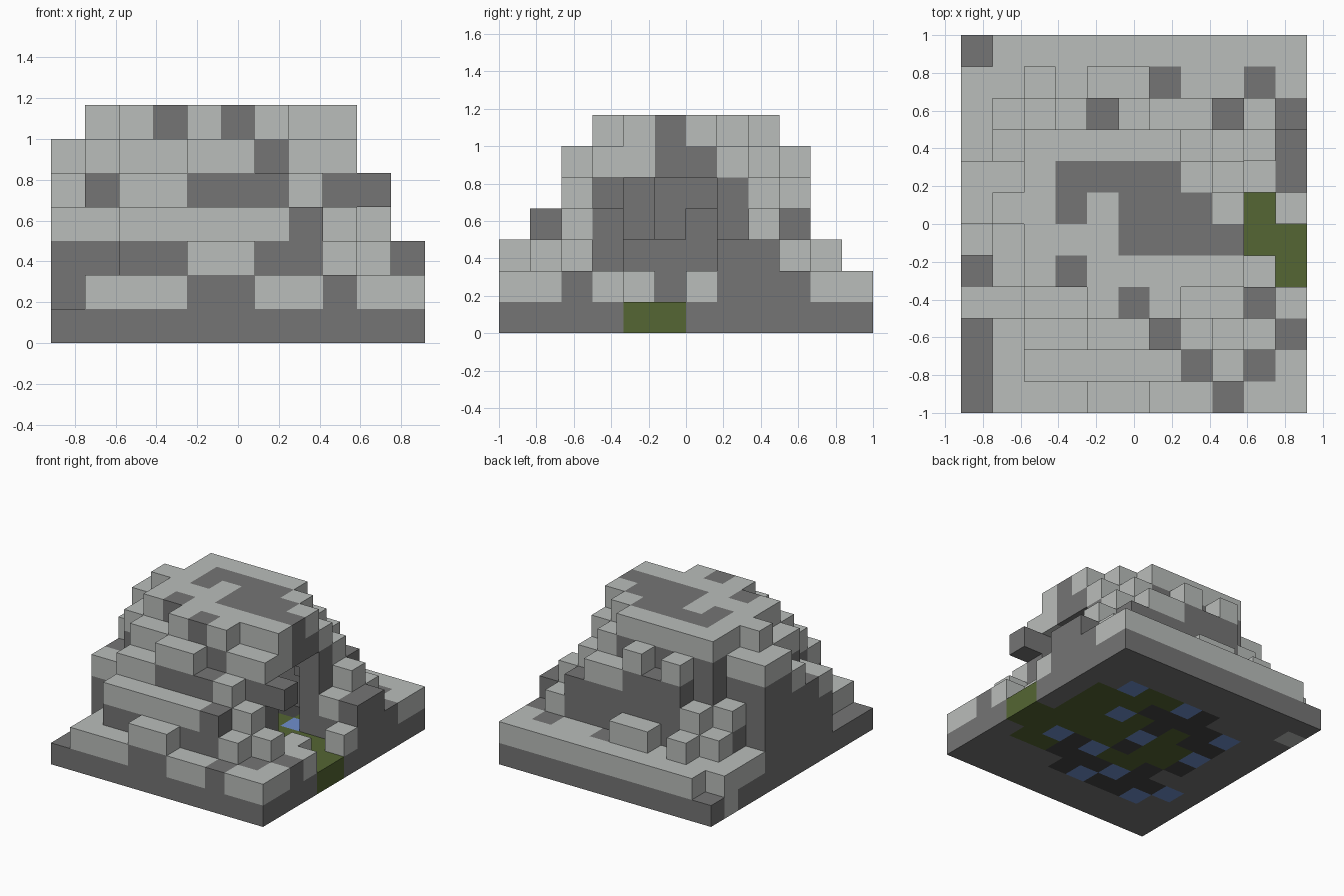
import bpy
import bmesh
from mathutils import Vector

old = bpy.data.objects.get("Cube")
if old:
    bpy.data.objects.remove(old, do_unlink=True)

NX, NY, STEP = 11, 12, 1 / 6


def make_material(name, colour):
    mat = bpy.data.materials.new(name)
    mat.use_nodes = True
    mat.diffuse_color = (*colour, 1)
    mat.node_tree.nodes["Principled BSDF"].inputs["Base Color"].default_value = (*colour, 1)
    return mat


MATERIALS = {
    "stone": make_material("stone grey", (.178, .178, .178)),
    "snow": make_material("pale grey", (.49, .51, .495)),
    "moss": make_material("olive green", (.089, .133, .033)),
    "ice": make_material("pool blue", (.162, .275, .61)),
    "coal": make_material("charcoal", (.061, .061, .061)),
}
NAMES = list(MATERIALS)

# Terraces of the mound: column heights in blocks, later ones override
height = {(i, j): 1 for i in range(NX) for j in range(NY)}


def terrace(h, i0, i1, j0, j1):
    for i in range(i0, i1 + 1):
        for j in range(j0, j1 + 1):
            height[i, j] = h


# Low apron around the mound
terrace(2, 1, 10, 0, 2)
terrace(2, 0, 10, 8, 10)
terrace(2, 1, 10, 11, 11)
terrace(2, 9, 10, 3, 3)
terrace(2, 9, 9, 4, 4)
terrace(2, 10, 10, 6, 6)
terrace(3, 9, 10, 7, 7)
terrace(3, 10, 10, 8, 8)
# Front steps
terrace(3, 4, 5, 0, 0)
terrace(4, 2, 7, 1, 1)
terrace(3, 8, 8, 1, 1)
terrace(5, 2, 7, 2, 2)
terrace(6, 4, 5, 2, 2)
terrace(4, 8, 8, 2, 2)
terrace(3, 9, 9, 2, 2)
# Back steps
terrace(3, 2, 2, 10, 10)
terrace(3, 4, 5, 10, 10)
terrace(3, 1, 1, 9, 9)
terrace(4, 2, 2, 9, 9)
terrace(5, 4, 7, 9, 9)
terrace(6, 3, 3, 9, 9)
terrace(6, 5, 5, 9, 9)
terrace(4, 8, 8, 9, 9)
terrace(3, 9, 9, 9, 9)
# Closed side
terrace(4, 0, 1, 3, 4)
terrace(5, 0, 0, 5, 5)
terrace(6, 1, 1, 4, 5)
terrace(6, 0, 1, 6, 7)
terrace(4, 1, 1, 8, 8)
# Roof and its shoulders
terrace(6, 2, 8, 3, 3)
terrace(7, 4, 6, 3, 3)
terrace(7, 2, 8, 4, 6)
terrace(7, 1, 1, 6, 6)
terrace(7, 2, 7, 7, 7)
terrace(6, 8, 8, 7, 7)
terrace(7, 2, 6, 8, 8)
terrace(6, 7, 7, 8, 8)
terrace(5, 8, 8, 8, 8)
terrace(4, 9, 9, 8, 8)

# Bare rock showing through the pale caps: row -> columns
BARE = {0: [8], 1: [7, 9], 2: [6, 10], 3: [5], 4: [0, 3], 5: [5, 6, 7, 8],
        6: [3, 5, 6, 7], 7: [3, 4, 5, 6, 10], 8: [10], 9: [4, 8, 10], 10: [6, 9]}


def hollow(i, j, k):
    """True inside the cave, leaving walls one block thick."""
    if i == 8 and 4 <= j <= 6 and 1 <= k <= 4:
        return True  # doorway
    around = [height.get((i + a, j + b), 0) for a in (-1, 0, 1) for b in (-1, 0, 1)]
    return k > 0 and min(around) > k + 1


cells = {}
for (i, j), h in height.items():
    for k in range(h):
        if not hollow(i, j, k):
            capped = k == h - 1 and k > 0 and i not in BARE.get(j, [])
            cells[i, j, k] = "snow" if capped else "stone"
cells[8, 4, 5] = "snow"
cells[0, 10, 0] = "snow"
cells[9, 3, 4] = "stone"  # ledge over the doorway

# Cave floor, back row first
FLOOR = """
...cboob.
.bccccooo
.ccocoboo
.booboooo
.coocoooo
..coobcbo
bccbcccoo
.bccbc...
"""
KEY = {"o": "moss", "b": "ice", "c": "coal", ".": "stone"}
for r, row in enumerate(FLOOR.split()):
    for c, mark in enumerate(row):
        cells[c + 1, 9 - r, 0] = KEY[mark]
for j in (4, 5):
    cells[10, j, 0] = "moss"


def build_part(name, members):
    """Mesh the outer block faces of one part."""
    bm = bmesh.new()
    verts = {}

    def corner(p):
        if p not in verts:
            x, y, z = p
            verts[p] = bm.verts.new(Vector((x - NX / 2, y - NY / 2, z)) * STEP)
        return verts[p]

    used = [n for n in NAMES if n in {cells[m] for m in members}]
    for cell in members:
        for axis in range(3):
            u, v = (axis + 1) % 3, (axis + 2) % 3
            for side in (0, 1):
                beside = list(cell)
                beside[axis] += 2 * side - 1
                if tuple(beside) in cells:
                    continue
                loop = []
                for du, dv in ((0, 0), (1, 0), (1, 1), (0, 1)):
                    p = list(cell)
                    p[axis] += side
                    p[u] += du
                    p[v] += dv
                    loop.append(corner(tuple(p)))
                face = bm.faces.new(loop if side else loop[::-1])
                face.material_index = used.index(cells[cell])
    mesh = bpy.data.meshes.new(name)
    bm.to_mesh(mesh)
    bm.free()
    for n in used:
        mesh.materials.append(MATERIALS[n])
    bpy.context.collection.objects.link(bpy.data.objects.new(name, mesh))


ledge = (9, 3, 4)
build_part("ground_slab", [c for c in cells if c[2] == 0])
build_part("rock_shell", [c for c in cells if c[2] and cells[c] == "stone" and c != ledge])
build_part("snow_caps", [c for c in cells if c[2] and cells[c] == "snow"])
build_part("doorway_ledge", [ledge])
